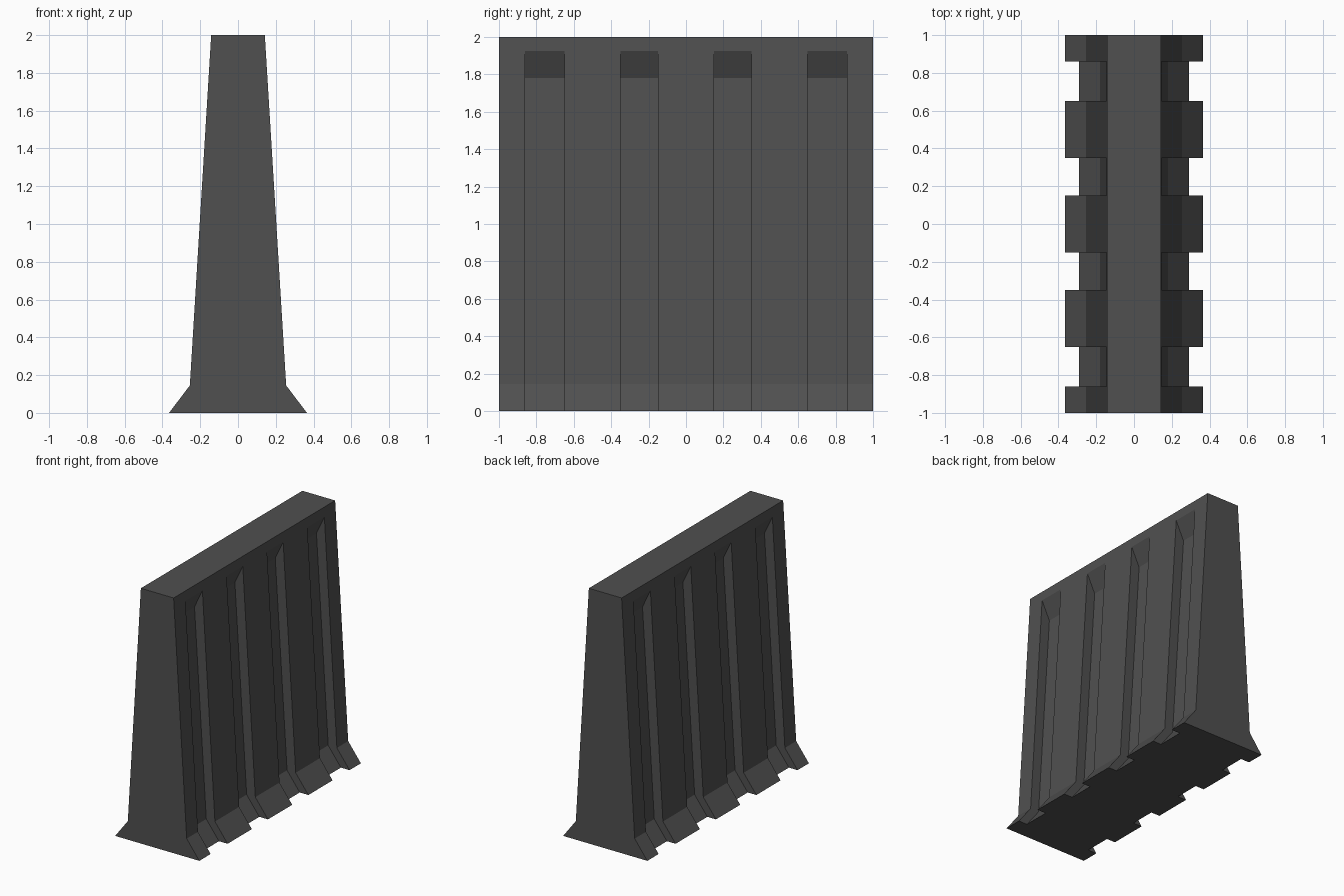
import bpy, bmesh

if "Cube" in bpy.data.objects:
    bpy.data.objects.remove(bpy.data.objects["Cube"])


def add_prism(bm, profile, y0, y1):
    """Extrude an (x, z) profile along y."""
    face = bm.faces.new([bm.verts.new((x, y0, z)) for x, z in profile])
    ext = bmesh.ops.extrude_face_region(bm, geom=[face])["geom"]
    moved = [v for v in ext if isinstance(v, bmesh.types.BMVert)]
    bmesh.ops.translate(bm, verts=moved, vec=(0, y1 - y0, 0))


def make_object(name, bm):
    bmesh.ops.recalc_face_normals(bm, faces=bm.faces)
    mesh = bpy.data.meshes.new(name)
    bm.to_mesh(mesh)
    bm.free()
    obj = bpy.data.objects.new(name, mesh)
    bpy.context.collection.objects.link(obj)
    return obj


# Tapered wall with a flared foot
half = [(0.365, 0), (0.255, 0.145), (0.142, 2.0)]
bm = bmesh.new()
add_prism(bm, half + [(-x, z) for x, z in reversed(half)], -1, 1)
wall = make_object("barrier_wall", bm)

# Vertical grooves on both sides, with a sloped upper end
groove = [(0.366, -0.1), (0.18, 0.145), (0.078, 1.78),
          (0.147, 1.925), (0.211, 2.06), (0.6, 2.06), (0.6, -0.1)]
bm = bmesh.new()
for side in (-1, 1):
    for y0, y1 in ((-0.86, -0.65), (-0.35, -0.15), (0.15, 0.35), (0.65, 0.86)):
        add_prism(bm, [(side * x, z) for x, z in groove], y0, y1)
cutter = make_object("groove_cutter", bm)
cutter.hide_render = True

# Cut the grooves and discard the cutter
mod = wall.modifiers.new("grooves", "BOOLEAN")
mod.operation = "DIFFERENCE"
mod.solver = "EXACT"
mod.object = cutter
bpy.context.view_layer.objects.active = wall
wall.select_set(True)
bpy.ops.object.modifier_apply(modifier=mod.name)
bpy.data.objects.remove(cutter)

# Dark concrete colour
mat = bpy.data.materials.new("dark_concrete")
mat.diffuse_color = (0.08, 0.08, 0.08, 1)
mat.use_nodes = True
mat.node_tree.nodes["Principled BSDF"].inputs["Base Color"].default_value = mat.diffuse_color
wall.data.materials.clear()
wall.data.materials.append(mat)
